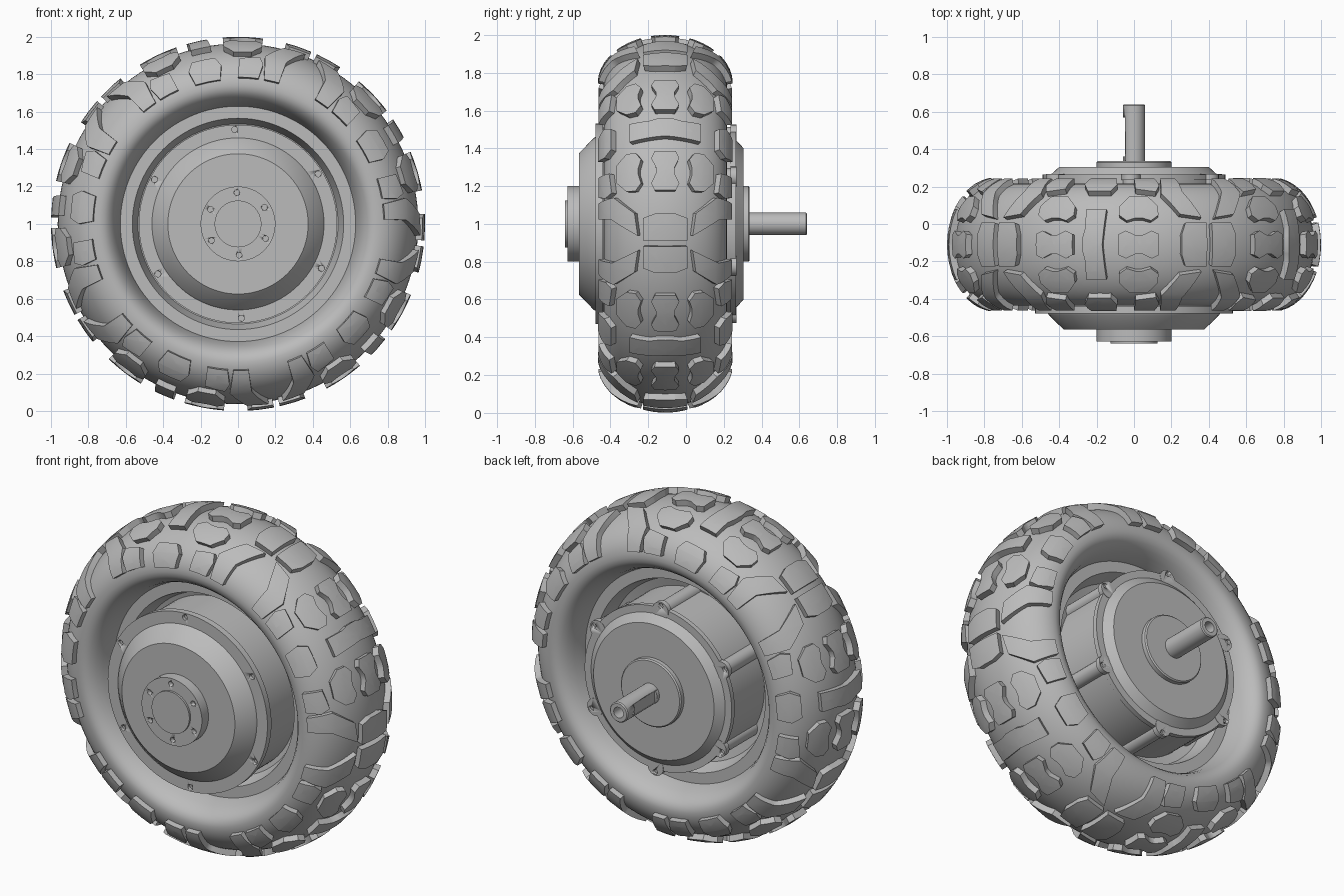
import bpy, bmesh, math
from mathutils import Vector

if "Cube" in bpy.data.objects:
    bpy.data.objects.remove(bpy.data.objects["Cube"])

AXLE_Z = 1.0        # height of the wheel axis
MID_Y = -0.11       # middle plane of the tyre
BOLT_ANGLE = 92     # first bolt position in degrees
TREAD = 0.036       # tread block height

grey = bpy.data.materials.new("grey")
grey.use_nodes = True
colour = (0.5, 0.5, 0.5, 1)
grey.diffuse_color = colour
grey.node_tree.nodes["Principled BSDF"].inputs["Base Color"].default_value = colour


def polar(r, deg, y):
    a = math.radians(deg)
    return Vector((r * math.cos(a), y, AXLE_Z + r * math.sin(a)))


def finish(name, bm, smooth=30):
    bmesh.ops.recalc_face_normals(bm, faces=bm.faces)
    mesh = bpy.data.meshes.new(name)
    bm.to_mesh(mesh)
    bm.free()
    mesh.materials.append(grey)
    obj = bpy.data.objects.new(name, mesh)
    bpy.context.collection.objects.link(obj)
    bpy.ops.object.select_all(action='DESELECT')
    obj.select_set(True)
    bpy.context.view_layer.objects.active = obj
    bpy.ops.object.shade_smooth_by_angle(angle=math.radians(smooth))
    return obj


def lathe(name, profile, segs=96, closed=False):
    """Revolve (radius, y) points about the axle."""
    bm = bmesh.new()
    rings = [[bm.verts.new(polar(max(r, 0.0001), 360 * i / segs, y)) for i in range(segs)]
             for r, y in profile]
    pairs = list(zip(rings, rings[1:])) + ([(rings[-1], rings[0])] if closed else [])
    for a, b in pairs:
        for i in range(segs):
            j = (i + 1) % segs
            bm.faces.new((a[i], a[j], b[j], b[i]))
    bmesh.ops.remove_doubles(bm, verts=bm.verts, dist=0.0005)
    return finish(name, bm)


def rods(name, items, segs=24):
    """Several cylinders parallel to the axle: (radius, centre radius, angle, y0, y1)."""
    bm = bmesh.new()
    for rad, r, deg, y0, y1 in items:
        c = polar(r, deg, 0)
        ends = [[bm.verts.new(c + Vector((rad * math.cos(math.tau * i / segs), y,
                                          rad * math.sin(math.tau * i / segs))))
                 for i in range(segs)] for y in (y0, y1)]
        for i in range(segs):
            j = (i + 1) % segs
            bm.faces.new((ends[0][i], ends[0][j], ends[1][j], ends[1][i]))
        for ring in ends:
            bm.faces.new(ring)
    return finish(name, bm)


def cut(obj, cutter):
    cutter.hide_render = True
    cutter.hide_set(True)
    cutter.display_type = 'WIRE'
    mod = obj.modifiers.new("cut", 'BOOLEAN')
    mod.operation = 'DIFFERENCE'
    mod.solver = 'EXACT'
    mod.object = cutter


# Tyre carcass: elliptical crown, sidewalls curling deep in to the rim
def section(phi, height=0.0):
    a = math.radians(phi)
    return 0.74 + (0.224 + height) * math.cos(a), MID_Y + (0.326 + height * 0.9) * math.sin(a)


side = [(0.715, 0.322), (0.69, 0.306), (0.668, 0.278), (0.65, 0.24), (0.637, 0.195), (0.625, 0.15)]
carcass = [(r, MID_Y - w) for r, w in reversed(side)]
carcass += [section(p) for p in range(-90, 91, 6)]
carcass += [(r, MID_Y + w) for r, w in side]
lathe("tyre", carcass, 120, closed=True)

# Tread block outlines as (degrees around the wheel, degrees across the section)
bar = [(-3.2, -32), (-2.2, 0), (-3.2, 32), (3.3, 32), (3.3, 14), (4, 6), (4, -6), (3.3, -14), (3.3, -32)]
waist = [(-6.2, -9), (-6.2, 9), (-4, 12), (-1, 8), (1, 8), (4, 12), (6.2, 9),
         (6.2, -9), (4, -12), (1, -8), (-1, -8), (-4, -12)]
bean = [(-3.8, 21), (-1, 23.5), (1, 23.5), (3.8, 21), (6.2, 26), (6.2, 35),
        (3, 46), (-3, 46), (-6.2, 35), (-6.2, 26)]
plate = [(-4.4, -19), (-4.4, 19), (2.5, 19), (3.8, 9), (3.8, -9), (2.5, -19)]
splay = [(-3, 24), (4, 27), (9.5, 50), (8.5, 80), (2.5, 80), (2, 52)]
bar_shoulder = [(-6, 64), (-4, 53), (4, 53), (6, 64), (5, 82), (-5, 82)]
bean_shoulder = [(-3.5, 56), (3.5, 52), (5, 62), (4, 80), (-4, 80)]


def tread_block(bm, outline, angle, flip_around=1, flip_across=1):
    """Extrude a flat outline, slice it finely and wrap it onto the carcass."""
    part = bmesh.new()
    top = part.faces.new([part.verts.new((t * flip_around, p * flip_across, TREAD)) for t, p in outline])
    ext = bmesh.ops.extrude_face_region(part, geom=[top], use_keep_orig=True)
    for v in ext["geom"]:
        if isinstance(v, bmesh.types.BMVert):
            v.co.z = -0.02
    bmesh.ops.triangulate(part, faces=part.faces)
    for axis, step, limit in ((0, 4, 12), (1, 8, 88)):
        for k in range(-limit, limit + 1, step):
            co, no = Vector((0, 0, 0)), Vector((0, 0, 0))
            co[axis], no[axis] = k + 0.01, 1
            bmesh.ops.bisect_plane(part, geom=part.verts[:] + part.edges[:] + part.faces[:],
                                   plane_co=co, plane_no=no, dist=0.0001)
    for v in part.verts:
        r, y = section(v.co.y, v.co.z)
        v.co = polar(r, angle + v.co.x, y)
    bmesh.ops.recalc_face_normals(part, faces=part.faces)
    temp = bpy.data.meshes.new("temp")
    part.to_mesh(temp)
    part.free()
    bm.from_mesh(temp)
    bpy.data.meshes.remove(temp)


# Tread: one motif repeated five times around the wheel
tread = bmesh.new()
for n in range(5):
    base = 30 + 72 * n
    tread_block(tread, bar, base)
    for across in (1, -1):
        tread_block(tread, bar_shoulder, base, 1, across)
    for around in (1, -1):
        tread_block(tread, waist, base + 13.5 * around)
        tread_block(tread, plate, base - 36 + 5.3 * around, around)
        for across in (1, -1):
            tread_block(tread, bean, base + 13.5 * around, around, across)
            tread_block(tread, bean_shoulder, base + 16 * around, around, across)
            tread_block(tread, splay, base - 36 + 5.3 * around, around, across)
finish("tread_blocks", tread, 35)

# Rim with flat lips and tapered wells
half = [(0.635, 0.13), (0.635, 0.165), (0.565, 0.165), (0.535, 0.07), (0.46, 0.05)]
lathe("rim", [(r, MID_Y - w) for r, w in half] + [(r, MID_Y + w) for r, w in reversed(half)], closed=True)

# Motor drum, wider at the front, with bolt bosses along the back half
bolts = [BOLT_ANGLE + 60 * i for i in range(6)]
lathe("motor_drum", [(0, -0.46), (0.51, -0.46), (0.51, MID_Y), (0.482, MID_Y), (0.482, 0.25), (0, 0.25)])
rods("drum_bosses", [(0.045, 0.468, a, MID_Y, 0.24) for a in bolts])

# Front cover: bolted flange, cone and flat face
front = lathe("front_cover", [(0, -0.44), (0.53, -0.44), (0.53, -0.478), (0.46, -0.478),
                              (0.455, -0.488), (0.375, -0.565), (0, -0.565)])
cut(front, rods("front_bolt_holes", [(0.016, 0.505, a, -0.5, -0.46) for a in bolts]))
hub = lathe("front_hub", [(0, -0.55), (0.2, -0.55), (0.2, -0.628), (0.125, -0.628), (0.125, -0.64), (0, -0.64)], 64)
cut(hub, rods("hub_bolt_holes", [(0.015, 0.167, a, -0.66, -0.6) for a in bolts]))

# Back cover: flange, raised plate, bolt ears and centre boss
lathe("back_cover", [(0, 0.235), (0.488, 0.235), (0.488, 0.264), (0.445, 0.264), (0.4, 0.305), (0, 0.305)])
ears = rods("back_ears", [(0.052, 0.473, a, 0.236, 0.266) for a in bolts])
cut(ears, rods("ear_bolt_holes", [(0.015, 0.503, a, 0.25, 0.3) for a in bolts]))
lathe("back_boss", [(0, 0.29), (0.2, 0.29), (0.2, 0.33), (0.193, 0.337), (0, 0.337)], 64)

# Axle shaft with a bored end and a keyway on one side
shaft = lathe("axle_shaft", [(0, 0.3), (0.06, 0.3), (0.06, 0.634), (0.054, 0.64),
                             (0.032, 0.64), (0.032, 0.56), (0, 0.56)], 32)
key = bmesh.new()
bmesh.ops.create_cube(key, size=1)
for v in key.verts:
    v.co = Vector((v.co.x * 0.05 - 0.069, v.co.y * 0.21 + 0.465, v.co.z * 0.07 + AXLE_Z))
cut(shaft, finish("keyway_cutter", key))
